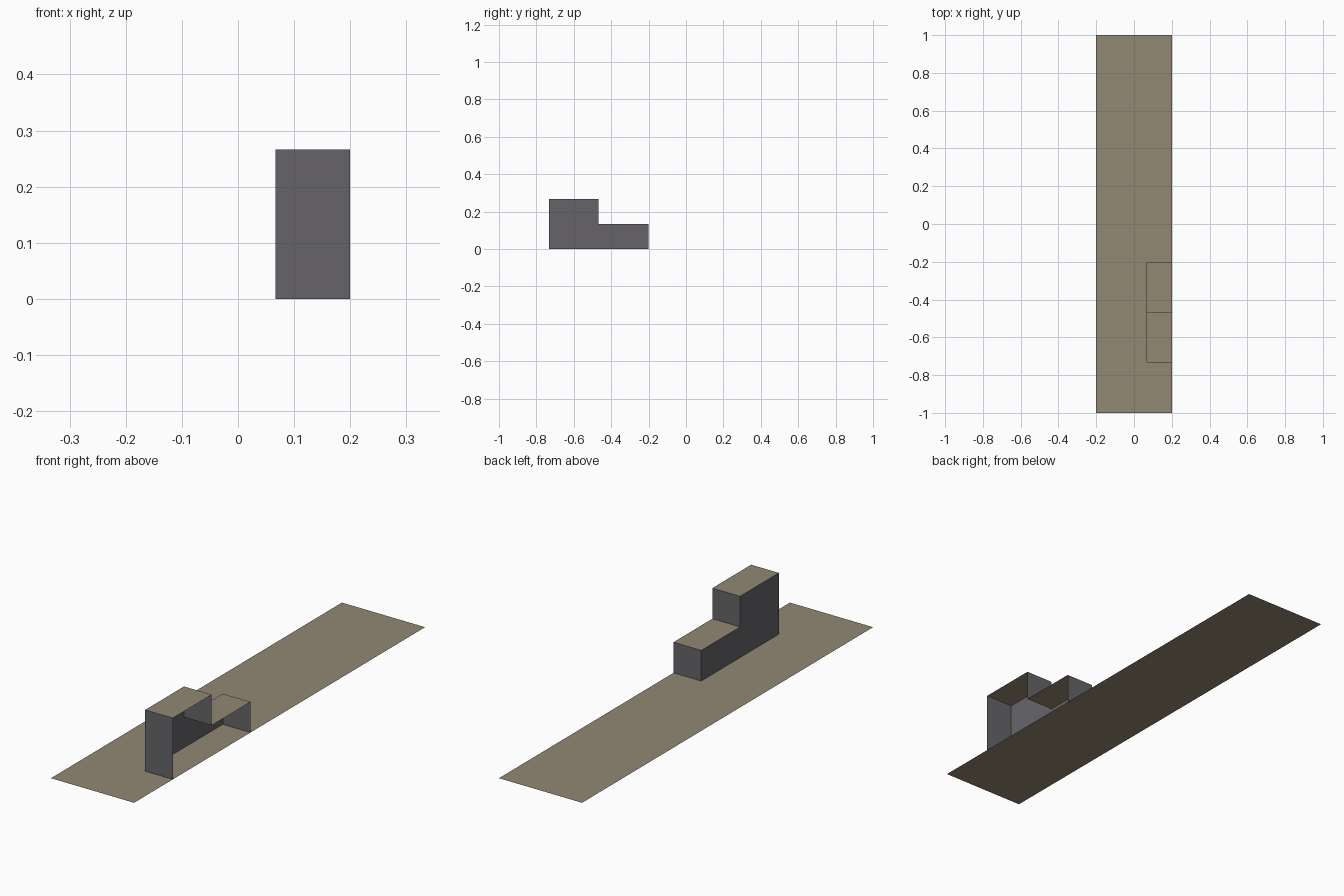
import bpy, bmesh

if "Cube" in bpy.data.objects:
    bpy.data.objects.remove(bpy.data.objects["Cube"])


def material(name, srgb):
    m = bpy.data.materials.new(name)
    m.diffuse_color = [(c / 255 / 12.92 if c < 11 else ((c / 255 + 0.055) / 1.055) ** 2.4)
                       for c in srgb] + [1.0]
    m.use_nodes = True
    m.node_tree.nodes["Principled BSDF"].inputs["Base Color"].default_value = m.diffuse_color
    return m


tan = material("tan_top", (146, 136, 116))
grey = material("grey_wall", (102, 100, 105))


def finish(bm, name):
    mesh = bpy.data.meshes.new(name)
    mesh.materials.append(tan)
    mesh.materials.append(grey)
    bm.normal_update()
    # Level faces are tan, upright faces are grey
    for f in bm.faces:
        f.material_index = 0 if abs(f.normal.z) > 0.5 else 1
    bm.to_mesh(mesh)
    bm.free()
    bpy.context.collection.objects.link(bpy.data.objects.new(name, mesh))


# Long flat floor strip
bm = bmesh.new()
bm.faces.new([bm.verts.new((x, y, 0)) for x, y in
              ((-0.2, -1), (0.2, -1), (0.2, 1), (-0.2, 1))])
finish(bm, "floor_strip")

# Two-step block: side profile swept along x, open on the right and underneath
u = 0.4 / 3
profile = [(-0.2 - 4 * u, 0), (-0.2 - 4 * u, 2 * u), (-0.2 - 2 * u, 2 * u),
           (-0.2 - 2 * u, u), (-0.2, u), (-0.2, 0)]
bm = bmesh.new()
left = [bm.verts.new((0.2 - u, y, z)) for y, z in profile]
right = [bm.verts.new((0.2, y, z)) for y, z in profile]
bm.faces.new(left)
for i in range(len(profile) - 1):
    bm.faces.new((left[i + 1], left[i], right[i], right[i + 1]))
finish(bm, "stepped_block")
